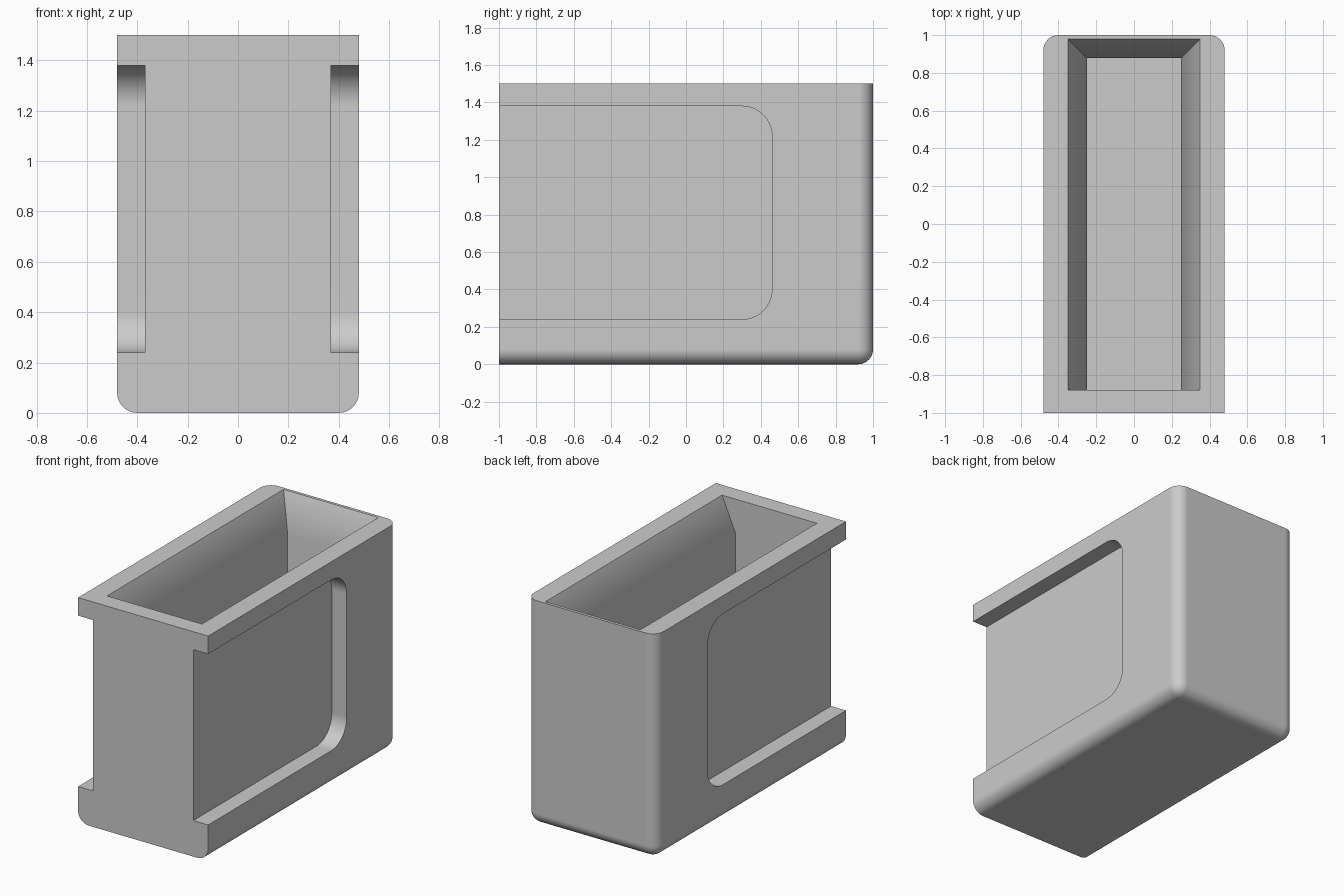
import bpy
import bmesh
import math

if "Cube" in bpy.data.objects:
    bpy.data.objects.remove(bpy.data.objects["Cube"], do_unlink=True)

HALF_W, HALF_L, HEIGHT = 0.48, 1.0, 1.5
WALL = 0.12
FILLET = 0.08

grey = bpy.data.materials.new("light grey")
grey.use_nodes = True
grey.diffuse_color = (0.6, 0.6, 0.6, 1)
grey.node_tree.nodes["Principled BSDF"].inputs["Base Color"].default_value = (0.6, 0.6, 0.6, 1)


def make_object(name, bm):
    bmesh.ops.recalc_face_normals(bm, faces=bm.faces)
    mesh = bpy.data.meshes.new(name)
    bm.to_mesh(mesh)
    bm.free()
    mesh.materials.append(grey)
    obj = bpy.data.objects.new(name, mesh)
    bpy.context.collection.objects.link(obj)
    return obj


def loft(name, rings):
    """Solid through a list of closed rings with equal point counts."""
    bm = bmesh.new()
    loops = [[bm.verts.new(p) for p in ring] for ring in rings]
    n = len(loops[0])
    for low, high in zip(loops, loops[1:]):
        for i in range(n):
            j = (i + 1) % n
            bm.faces.new((low[i], low[j], high[j], high[i]))
    bm.faces.new(loops[0])
    bm.faces.new(loops[-1])
    return make_object(name, bm)


def rectangle(half_x, y0, y1, z):
    return [(-half_x, y0, z), (half_x, y0, z), (half_x, y1, z), (-half_x, y1, z)]


# Outer body, rounded along the bottom and back edges only
bm = bmesh.new()
bmesh.ops.create_cube(bm, size=2)
for v in bm.verts:
    v.co = (v.co.x * HALF_W, v.co.y * HALF_L, (v.co.z + 1) * HEIGHT / 2)


def is_rounded(edge):
    a, b = (v.co for v in edge.verts)
    mid = (a + b) / 2
    side = abs(mid.x) > 0.1
    back, bottom = mid.y > 0.9, mid.z < 0.1
    return (side and back) or (side and bottom) or (back and bottom)


bmesh.ops.bevel(bm, geom=[e for e in bm.edges if is_rounded(e)], offset=FILLET,
                segments=8, profile=0.5, affect='EDGES')
body = make_object("open_box", bm)

# Cavity with a mouth that flares to the sides and the back
front = WALL - HALF_L
cavity = loft("cavity_cutter", [
    rectangle(0.25, front, 0.88, WALL),
    rectangle(0.25, front, 0.88, 1.27),
    rectangle(0.35, front, 0.98, HEIGHT),
    rectangle(0.35, front, 0.98, HEIGHT + 0.1),
])


# Side recess outline, open at the front and rounded at the back
def recess_ring(x, y_end=0.46, z0=0.24, z1=1.38, r=0.16, steps=10):
    points = [(x, -HALF_L - 0.1, z1), (x, -HALF_L - 0.1, z0)]
    for zc, start in ((z0 + r, -90), (z1 - r, 0)):
        for i in range(steps + 1):
            a = math.radians(start + 90 * i / steps)
            points.append((x, y_end - r + r * math.cos(a), zc + r * math.sin(a)))
    return points


recesses = [loft(name, [recess_ring(s * 0.37), recess_ring(s * 0.6)])
            for name, s in (("left_recess_cutter", 1), ("right_recess_cutter", -1))]

# Cut the cavity and recesses, then discard the cutters
bpy.ops.object.select_all(action='DESELECT')
bpy.context.view_layer.objects.active = body
body.select_set(True)
for cutter in [cavity] + recesses:
    cutter.hide_render = True
    mod = body.modifiers.new("cut", 'BOOLEAN')
    mod.operation = 'DIFFERENCE'
    mod.solver = 'EXACT'
    mod.object = cutter
    bpy.ops.object.modifier_apply(modifier=mod.name)
    bpy.data.objects.remove(cutter, do_unlink=True)

# Smooth fillets beside flat walls
bpy.ops.object.shade_smooth_by_angle(angle=math.radians(30))
weighted = body.modifiers.new("flat_walls", 'WEIGHTED_NORMAL')
weighted.keep_sharp = True
